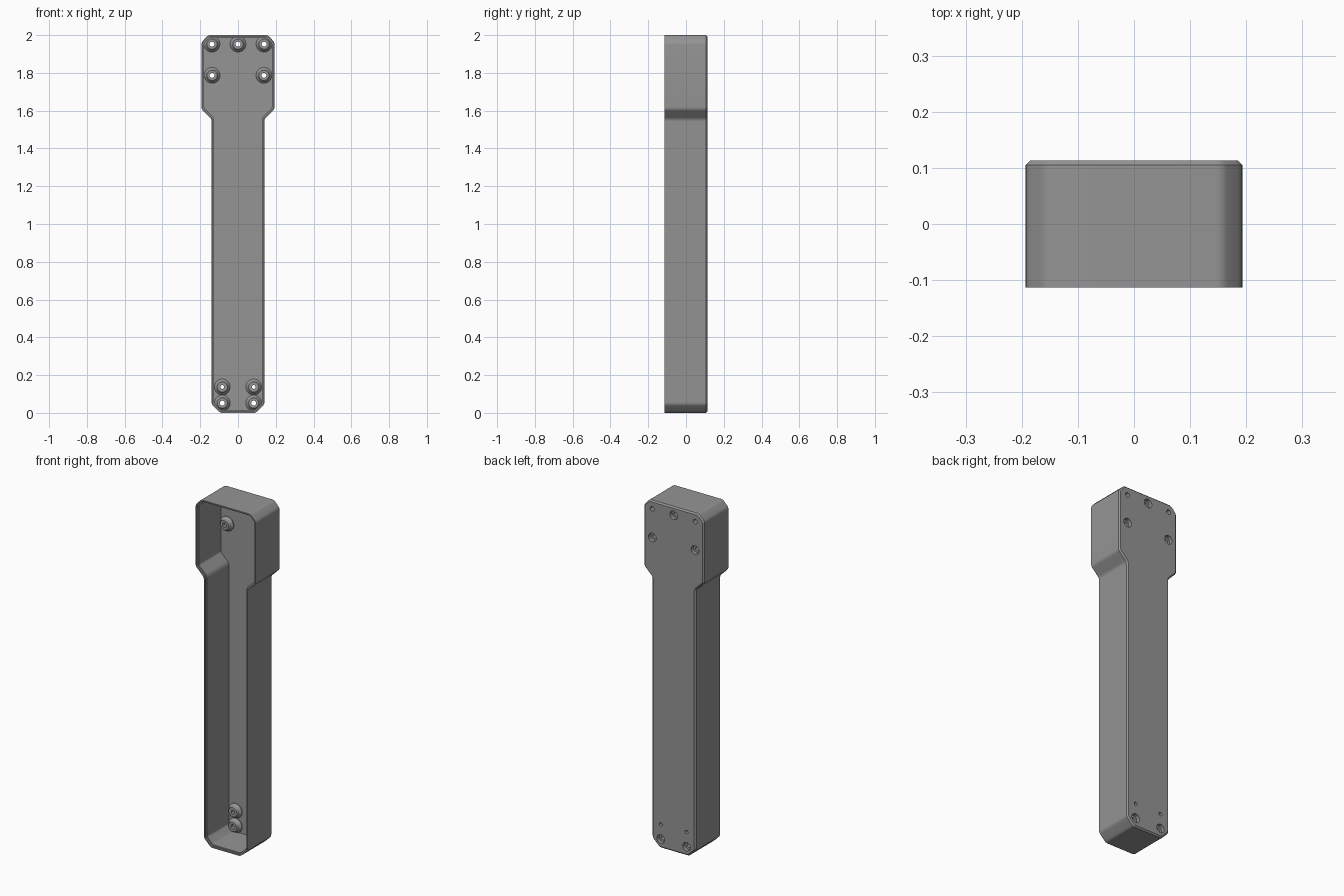
import bpy, bmesh
from math import cos, sin, pi, radians
from mathutils import Vector

if "Cube" in bpy.data.objects:
    bpy.data.objects.remove(bpy.data.objects["Cube"])

# Right half of the outline (x, z), mirrored into a full loop
HALF = [(0.095, 0), (0.14, 0.045), (0.14, 1.555), (0.193, 1.607), (0.193, 1.963), (0.158, 2.0)]
CORNERS = [Vector(p) for p in HALF] + [Vector((-x, z)) for x, z in reversed(HALF)]


def rounded(points, cut=0.0125, steps=4):
    """Replace every corner by a small curve."""
    result = []
    for i, p in enumerate(points):
        a = p + (points[i - 1] - p).normalized() * cut
        b = p + (points[(i + 1) % len(points)] - p).normalized() * cut
        for k in range(steps + 1):
            t = k / steps
            result.append(a * (1 - t) ** 2 + p * 2 * t * (1 - t) + b * t * t)
    return result


def inset(points, d):
    """Offset a counter-clockwise outline inwards with mitred corners."""
    result = []
    for i, p in enumerate(points):
        a = (p - points[i - 1]).normalized()
        b = (points[(i + 1) % len(points)] - p).normalized()
        n1, n2 = Vector((-a.y, a.x)), Vector((-b.y, b.x))
        result.append(p + (n1 + n2) * d / (1 + n1.dot(n2)))
    return result


def skin(bm, loops):
    """Bridge successive closed loops and cap both ends."""
    rings = [[bm.verts.new(c) for c in loop] for loop in loops]
    n = len(rings[0])
    for r, s in zip(rings, rings[1:]):
        for i in range(n):
            j = (i + 1) % n
            bm.faces.new((r[i], r[j], s[j], s[i]))
    bm.faces.new(rings[0])
    bm.faces.new(rings[-1])


def lathe(bm, x, z, profile, n=32):
    """Closed solid turned around a y-parallel axis; profile is (radius, y)."""
    skin(bm, [[(x + r * cos(2 * pi * i / n), y, z + r * sin(2 * pi * i / n))
               for i in range(n)] for r, y in profile])


dark = bpy.data.materials.new("dark_grey")
dark.diffuse_color = (0.3, 0.3, 0.3, 1)
dark.use_nodes = True
dark.node_tree.nodes["Principled BSDF"].inputs["Base Color"].default_value = dark.diffuse_color


def finish(bm, name):
    bmesh.ops.recalc_face_normals(bm, faces=bm.faces)
    mesh = bpy.data.meshes.new(name)
    bm.to_mesh(mesh)
    bm.free()
    mesh.materials.append(dark)
    obj = bpy.data.objects.new(name, mesh)
    bpy.context.collection.objects.link(obj)
    return obj


# Open-fronted shell: chamfered back, stepped rim, hollow interior
sections = [(0.008, 0.113), (0, 0.105), (0, -0.113), (0.007, -0.113),
            (0.007, -0.103), (0.014, -0.103), (0.014, 0.098)]
outline = rounded(CORNERS)
bm = bmesh.new()
skin(bm, [[(p.x, y, p.y) for p in inset(outline, d)] for d, y in sections])
housing = finish(bm, "housing")

# Screw positions: plain holes and holes counterbored from the back
plain = [(s * x, z, r) for s in (-1, 1) for x, z, r in ((0.138, 1.952, 0.013), (0.083, 0.137, 0.010))]
bored = [(s * x, z, 0.013) for s in (-1, 1) for x, z in ((0.137, 1.787), (0.083, 0.052))]
bored.append((0, 1.952, 0.013))

# Flared bosses on the inside floor, and the hole cutters
bosses, cutters = bmesh.new(), bmesh.new()
for x, z, r in plain + bored:
    lathe(bosses, x, z, [(0.042, 0.104), (0.042, 0.094), (0.036, 0.088),
                         (0.032, 0.083), (0.030, 0.074), (0.027, 0.071)])
for x, z, r in plain:
    lathe(cutters, x, z, [(r, 0.15), (r, 0.04)])
for x, z, r in bored:
    lathe(cutters, x, z, [(0.025, 0.15), (0.025, 0.091), (r, 0.091), (r, 0.04)])

bpy.context.view_layer.objects.active = housing
for tool, op in ((finish(bosses, "screw_bosses"), 'UNION'), (finish(cutters, "hole_cutters"), 'DIFFERENCE')):
    tool.hide_render = True
    mod = housing.modifiers.new(tool.name, 'BOOLEAN')
    mod.operation, mod.object, mod.solver = op, tool, 'EXACT'
    bpy.ops.object.modifier_apply(modifier=mod.name)
    bpy.data.objects.remove(tool)

housing.select_set(True)
bpy.ops.object.shade_smooth_by_angle(angle=radians(25))
